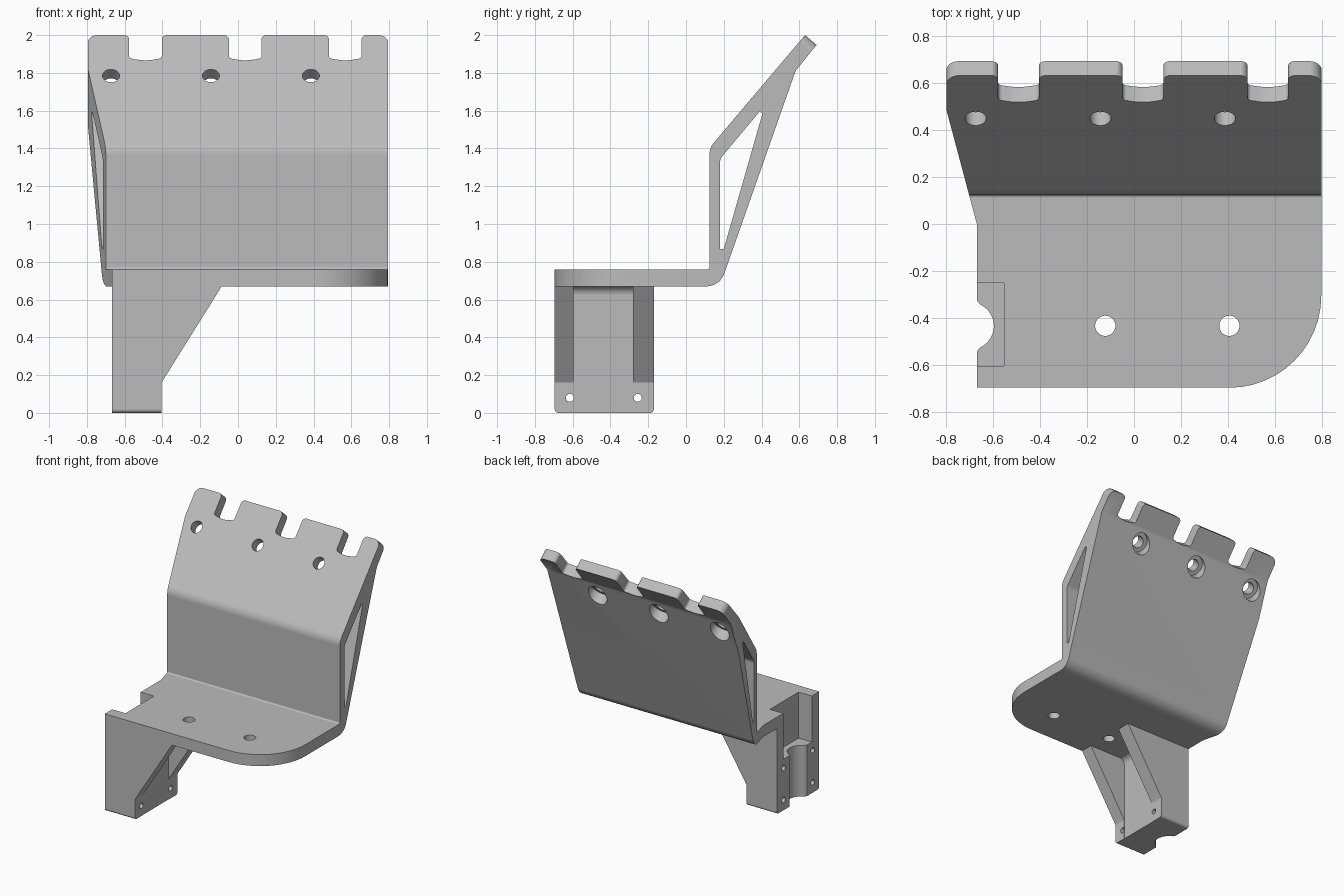
import bpy, bmesh, math
from mathutils import Vector

if "Cube" in bpy.data.objects:
    bpy.data.objects.remove(bpy.data.objects["Cube"])

grey = bpy.data.materials.new("light grey")
grey.diffuse_color = (0.5, 0.5, 0.5, 1)
grey.use_nodes = True
grey.node_tree.nodes["Principled BSDF"].inputs["Base Color"].default_value = grey.diffuse_color


def rounded(pts, seg=12):
    """2D outline; a third number on a point is its corner radius."""
    out = []
    for i, q in enumerate(pts):
        p = Vector(q[:2])
        if len(q) < 3:
            out.append(p)
            continue
        u = (Vector(pts[i - 1][:2]) - p).normalized()
        v = (Vector(pts[(i + 1) % len(pts)][:2]) - p).normalized()
        h = u.angle(v) / 2
        c = p + (u + v).normalized() * q[2] / math.sin(h)
        a, b = p + u * q[2] / math.tan(h) - c, p + v * q[2] / math.tan(h) - c
        a0 = math.atan2(a.y, a.x)
        da = (math.atan2(b.y, b.x) - a0 + math.pi) % (2 * math.pi) - math.pi
        for k in range(seg + 1):
            t = a0 + da * k / seg
            out.append(c + q[2] * Vector((math.cos(t), math.sin(t))))
    return out


def circle(a, b, r, n=40):
    return [(a + r * math.cos(2 * math.pi * k / n), b + r * math.sin(2 * math.pi * k / n)) for k in range(n)]


# Drawing planes: (a, b) in the plane, t along the extrusion
def along_x(a, b, t): return Vector((t, a, b))
def along_y(a, b, t): return Vector((a, t, b))
def along_z(a, b, t): return Vector((a, b, t))


TIP = Vector((0, 0.63, 2.0))
DOWN = Vector((0, -0.647, -0.763))
BACK = Vector((0, 0.763, -0.647))


def on_slope(a, b, t):
    return TIP + Vector((a, 0, 0)) + DOWN * b + BACK * t


def prism(name, pts, plane, lo, hi):
    bm = bmesh.new()
    ring = rounded(pts)
    lower = [bm.verts.new(plane(p[0], p[1], lo)) for p in ring]
    upper = [bm.verts.new(plane(p[0], p[1], hi)) for p in ring]
    n = len(ring)
    bm.faces.new(lower)
    bm.faces.new(upper)
    for i in range(n):
        j = (i + 1) % n
        bm.faces.new((lower[i], lower[j], upper[j], upper[i]))
    bmesh.ops.recalc_face_normals(bm, faces=bm.faces)
    me = bpy.data.meshes.new(name)
    bm.to_mesh(me)
    bm.free()
    me.materials.append(grey)
    ob = bpy.data.objects.new(name, me)
    bpy.context.collection.objects.link(ob)
    return ob


def combine(ob, other, op="DIFFERENCE"):
    m = ob.modifiers.new("cut", "BOOLEAN")
    m.object, m.operation, m.solver = other, op, "EXACT"
    dg = bpy.context.evaluated_depsgraph_get()
    me = bpy.data.meshes.new_from_object(ob.evaluated_get(dg))
    ob.modifiers.clear()
    ob.data = me
    bpy.data.objects.remove(other)


def cut(ob, pts, plane, lo, hi):
    combine(ob, prism("cutter", pts, plane, lo, hi))


# Shelf, upright wall and sloping top as one side profile
bracket = prism("bracket", [
    (-0.9, 0.67), (0.179, 0.67, 0.1), (0.58, 1.81), (0.691, 1.948), (0.63, 2.0),
    (0.124, 1.403, 0.1), (0.124, 0.76, 0.012), (-0.9, 0.76)], along_x, -1, 1)

# Plan outline: big front corner radius, flared left side
combine(bracket, prism("plan", [
    (-0.667, -0.695), (0.795, -0.695, 0.39), (0.795, 0.9), (-0.795, 0.9),
    (-0.795, 0.48), (-0.667, 0.0)], along_z, -0.2, 2.3), "INTERSECT")

# Triangular opening running through the wall
cut(bracket, [(0.18, 0.868), (0.2, 0.868, 0.008), (0.405, 1.585, 0.008),
              (0.39, 1.595), (0.18, 1.345, 0.06)], along_x, -1.2, 1.2)

# Notches between the tabs
for x in (-0.49, 0.038, 0.568):
    w, e = 0.0865, -0.0005
    cut(bracket, [(x - w - 0.06, -0.05), (x - w - 0.06, e), (x - w, e, 0.03),
                  (x - w, 0.16, 0.02), (x, 0.18, 0.2), (x + w, 0.16, 0.02),
                  (x + w, e, 0.03), (x + w + 0.06, e), (x + w + 0.06, -0.05)],
        on_slope, -0.1, 0.2)

# Rounded outer tab corners
for s in (-1, 1):
    cut(bracket, [(s * 0.9, -0.05), (s * 0.7, -0.05), (s * 0.7, -0.0005),
                  (s * 0.7955, -0.0005, 0.055), (s * 0.7955, 0.1), (s * 0.9, 0.1)],
        on_slope, -0.1, 0.2)

# Counterbored screw holes in the slope
for x in (-0.672, -0.143, 0.386):
    cut(bracket, circle(x, 0.282, 0.045), on_slope, -0.1, 0.4)
    cut(bracket, circle(x, 0.282, 0.078), on_slope, 0.075, 0.4)

# Leg: block with rounded bottom edges, ribbed and slanted on the right
leg = prism("leg", [(-0.695, 0, 0.02), (-0.17, 0, 0.02), (-0.17, 0.72), (-0.695, 0.72)],
            along_x, -0.667, -0.085)
cut(leg, [(-0.407, -0.1), (-0.407, 0.672, 0.05), (0.1, 0.672), (0.1, -0.1)],
    along_y, -0.595, -0.28)
cut(leg, [(-0.405, -0.1), (-0.405, 0.16), (-0.086, 0.67), (0.1, 0.69), (0.1, -0.1)],
    along_y, -0.9, 0)
combine(bracket, leg, "UNION")

# Recess and rounded channel on the left of the leg
cut(bracket, [(-0.8, -0.603), (-0.552, -0.603), (-0.552, -0.25), (-0.8, -0.25)],
    along_z, 0.40, 0.9)
arc = [(-0.695 + 0.1 * math.cos(math.radians(d)), -0.433 + 0.1 * math.sin(math.radians(d)))
       for d in range(-65, 66, 5)]
cut(bracket, [(-0.8, -0.541), (-0.667, -0.541)] + arc + [(-0.667, -0.325), (-0.8, -0.325)],
    along_z, -0.1, 0.9)

# Small leg screw holes: lower pair goes through, upper pair is blind
for y in (-0.615, -0.255):
    cut(bracket, circle(y, 0.08, 0.021, 24), along_x, -0.9, -0.2)
    cut(bracket, circle(y, 0.33, 0.021, 24), along_x, -0.9, -0.5)

# Shelf holes
for x in (-0.122, 0.405):
    cut(bracket, circle(x, -0.432, 0.043), along_z, 0.5, 0.9)

bpy.context.view_layer.objects.active = bracket
bracket.select_set(True)
bpy.ops.object.shade_smooth_by_angle(angle=math.radians(20))
wn = bracket.modifiers.new("weighted normals", "WEIGHTED_NORMAL")
wn.keep_sharp = True
